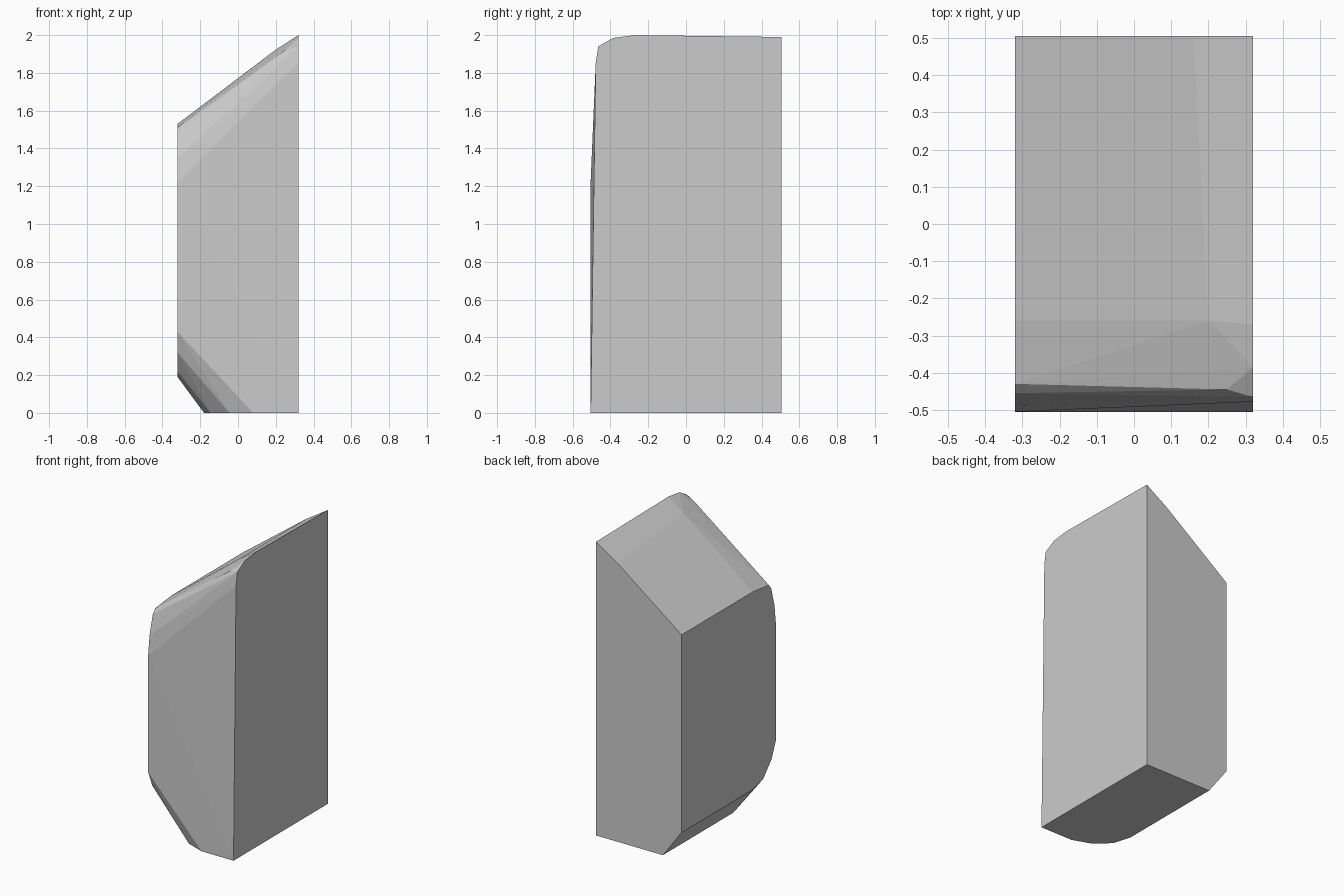
import bpy, bmesh

if "Cube" in bpy.data.objects:
    bpy.data.objects.remove(bpy.data.objects["Cube"])

HALF_X = 0.32

# Left side outline (y, z): straight back, rounded front corners
left_side = [(0.505, 0.19), (-0.25, 0.19), (-0.37, 0.22), (-0.46, 0.32), (-0.505, 0.43),
             (-0.505, 1.22), (-0.49, 1.35), (-0.455, 1.48), (-0.43, 1.51),
             (-0.26, 1.53), (0.505, 1.53)]
# Right side outline (y, z)
right_side = [(0.505, 0), (-0.505, 0), (-0.478, 1.85), (-0.465, 1.94), (-0.385, 1.985),
              (-0.27, 2.0), (0.505, 1.99)]
# Base outline (x, y)
base = [(-0.18, 0.505), (-0.18, -0.25), (-0.145, -0.37), (-0.045, -0.46), (0.08, -0.505)]
# Slight crown near the upper end of the sloped top (x, y, z)
crown = [(0.16, 0.505, 1.888), (0.20, -0.26, 1.923), (0.25, -0.445, 1.92)]

points = [(-HALF_X, y, z) for y, z in left_side]
points += [(HALF_X, y, z) for y, z in right_side]
points += [(x, y, 0) for x, y in base]
points += crown

# Wrap the outlines in one solid faceted block
bm = bmesh.new()
for p in points:
    bm.verts.new(p)
hull = bmesh.ops.convex_hull(bm, input=bm.verts)
loose = {g for g in hull["geom_interior"] + hull["geom_unused"]
         if isinstance(g, bmesh.types.BMVert)}
bmesh.ops.delete(bm, geom=list(loose), context='VERTS')
bmesh.ops.dissolve_limit(bm, angle_limit=0.01, verts=bm.verts, edges=bm.edges)
bmesh.ops.recalc_face_normals(bm, faces=bm.faces)
mesh = bpy.data.meshes.new("wedge_block")
bm.to_mesh(mesh)
bm.free()

block = bpy.data.objects.new("wedge_block", mesh)
bpy.context.collection.objects.link(block)

grey = bpy.data.materials.new("plain grey")
grey.diffuse_color = (0.6, 0.6, 0.6, 1)
grey.use_nodes = True
grey.node_tree.nodes["Principled BSDF"].inputs["Base Color"].default_value = grey.diffuse_color
mesh.materials.append(grey)
